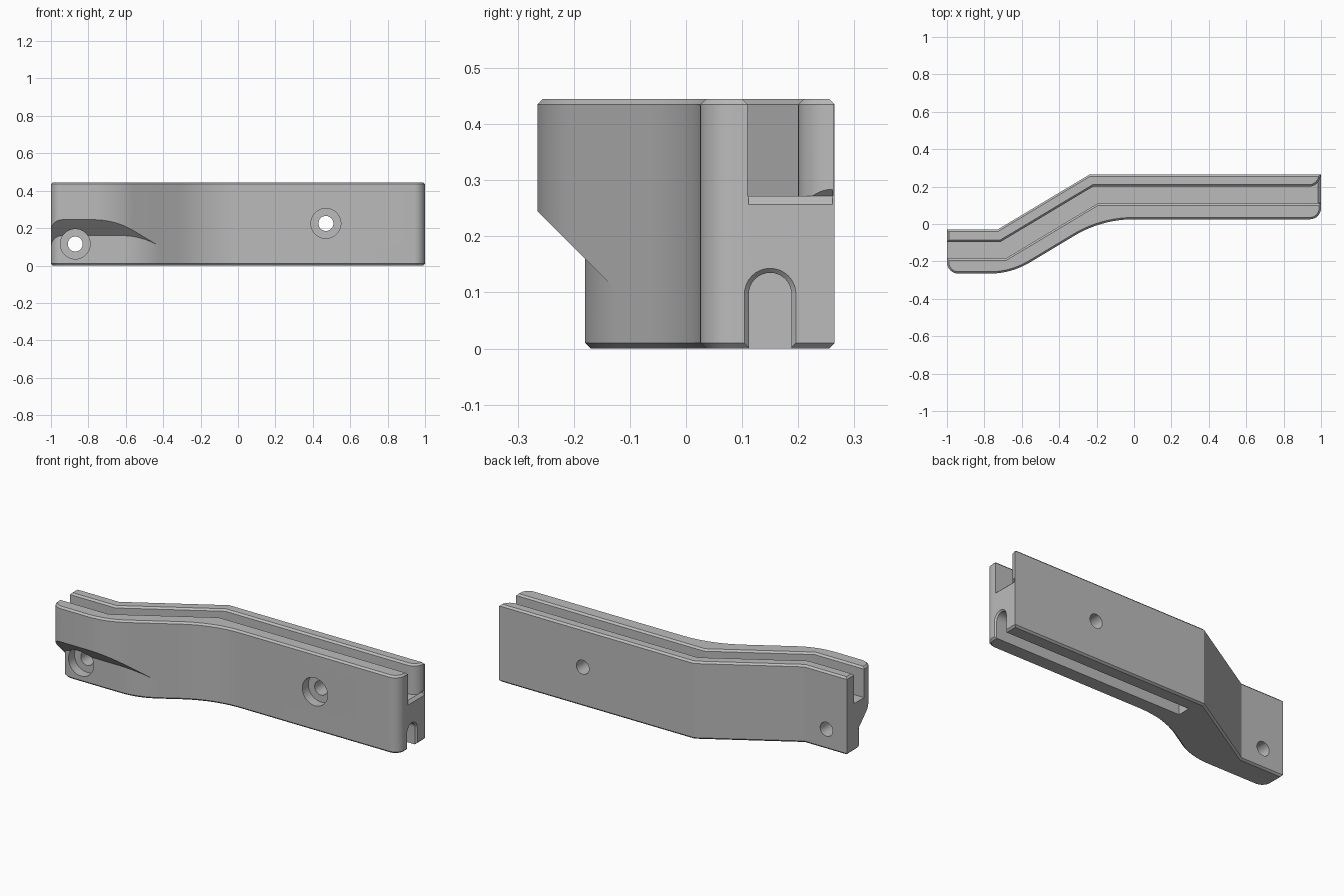
import bpy, bmesh, math
from mathutils import Vector, Matrix

if "Cube" in bpy.data.objects:
    bpy.data.objects.remove(bpy.data.objects["Cube"], do_unlink=True)

HEIGHT, BEVEL = 0.445, 0.01
gray = bpy.data.materials.new("plain_gray")
gray.use_nodes = True
gray.diffuse_color = (0.5, 0.5, 0.5, 1)
gray.node_tree.nodes["Principled BSDF"].inputs["Base Color"].default_value = (0.5, 0.5, 0.5, 1)


def fillet(prev, corner, nxt, length, steps=12):
    """Arc that rounds a corner, starting and ending at length from it."""
    p = Vector(corner)
    d1, d2 = (Vector(prev) - p).normalized(), (Vector(nxt) - p).normalized()
    half = d1.angle(d2) / 2
    c = p + (d1 + d2).normalized() * (length / math.cos(half))
    a, b = p + d1 * length - c, p + d2 * length - c
    ang = a.angle(b)
    return [c + (a * math.sin(ang * (1 - i / steps)) + b * math.sin(ang * i / steps)) / math.sin(ang)
            for i in range(steps + 1)]


def offset(points, d, closed=True):
    """Move a clockwise outline inward by d with mitred corners."""
    pts, n, out = [Vector(p) for p in points], len(points), []
    for i, p in enumerate(pts):
        u = (p - pts[i - 1]).normalized() if closed or i else None
        v = (pts[(i + 1) % n] - p).normalized() if closed or i < n - 1 else u
        u = u or v
        n1, n2 = Vector((u.y, -u.x)), Vector((v.y, -v.x))
        out.append(p + (n1 + n2) * (d / (1 + n1.dot(n2))))
    return out


def loft(name, rings):
    """Skin a stack of closed rings and cap both ends."""
    bm = bmesh.new()
    layers = [[bm.verts.new(p) for p in ring] for ring in rings]
    for low, high in zip(layers, layers[1:]):
        for i in range(len(low)):
            bm.faces.new((low[i - 1], low[i], high[i], high[i - 1]))
    bm.faces.new(layers[0])
    bm.faces.new(layers[-1])
    bmesh.ops.remove_doubles(bm, verts=bm.verts, dist=1e-5)
    bmesh.ops.recalc_face_normals(bm, faces=bm.faces)
    mesh = bpy.data.meshes.new(name)
    bm.to_mesh(mesh)
    bm.free()
    obj = bpy.data.objects.new(name, mesh)
    bpy.context.collection.objects.link(obj)
    mesh.materials.append(gray)
    return obj


def flat(points, z):
    return [(p[0], p[1], z) for p in points]


# Plan outline: angled back edge, blended front edge
back = [(-1, -0.03), (-0.73, -0.03), (-0.237, 0.265), (1, 0.265)]
knee_in, knee_out = (-0.173, 0.025), (-0.656, -0.265)
slope = (Vector(knee_in) - Vector(knee_out)).normalized()
knee_low = Vector(knee_out) + slope * (0.085 / slope.y)
merge = knee_low + slope * 0.115
shared = back + fillet(back[3], (1, 0.025), knee_in, 0.06, 8) \
    + fillet((1, 0.025), knee_in, knee_out, 0.17) + [merge]


def outline(knee, length):
    corner = (-1, knee[1])
    return shared + fillet(merge, knee, corner, length) + fillet(knee, corner, back[0], 0.06, 8)


upper, lower = outline(knee_out, 0.115), outline(knee_low, 0.108)


def undercut(points):
    """Lift a ring onto the sloping plane under the overhang."""
    return [(p[0], p[1], max(0.1, -0.02 - p[1])) for p in points]


body = loft("bracket_body", [
    flat(offset(lower, BEVEL), 0), flat(lower, BEVEL), undercut(lower),
    undercut(upper), flat(upper, HEIGHT - BEVEL), flat(offset(upper, BEVEL), HEIGHT)])

cutters = []

# Top slot following the back edge, flared at its left end
path = [(-1.1, -0.03), back[1], back[2], (1.1, 0.265)]
flare = [(0.935 + 0.062 * math.sin(a), 0.262 - 0.062 * math.cos(a))
         for a in [math.pi / 2 * i / 10 for i in range(11)]]
slot = offset(path, 0.065, False)[:3] + flare + [(1.1, 0.262)] + offset(path, 0.155, False)[::-1]
cutters.append(loft("slot_cutter", [
    flat(slot, 0.272), flat(slot, HEIGHT - BEVEL), flat(offset(slot, -0.025), HEIGHT + 0.015)]))

# Small bevel where the slot floor meets the end
diamond = [(0.985, 0.272), (1, 0.287), (1.015, 0.272), (1, 0.257)]
cutters.append(loft("slot_end_cutter", [[(x, y, z) for x, z in diamond] for y in (0.111, 0.261)]))


# Arched groove in the underside with a bevelled mouth
def arch(x, r):
    top = [(x, 0.15 + r * math.cos(a), 0.097 + r * math.sin(a))
           for a in [math.pi * i / 16 for i in range(17)]]
    return [(x, 0.15 + r, -0.1)] + top + [(x, 0.15 - r, -0.1)]


cutters.append(loft("groove_cutter", [arch(-0.2, 0.038), arch(0.992, 0.038), arch(1.012, 0.058)]))


# Counterbored screw holes
def tube(name, x, z, r, y0, y1):
    ring = [(x + r * math.cos(a), z + r * math.sin(a)) for a in [math.tau * i / 40 for i in range(40)]]
    cutters.append(loft(name, [[(px, y, pz) for px, pz in ring] for y in (y0, y1)]))


for x, z, seat in ((0.47, 0.225, 0.08), (-0.87, 0.115, -0.125)):
    tube("bore_cutter", x, z, 0.04, -0.6, 0.6)
    tube("counterbore_cutter", x, z, 0.08, -0.5, seat)

# Cut everything out of the body
bpy.context.view_layer.objects.active = body
for cutter in cutters:
    cutter.hide_render = True
    mod = body.modifiers.new(cutter.name, 'BOOLEAN')
    mod.operation, mod.solver, mod.object = 'DIFFERENCE', 'EXACT', cutter
    bpy.ops.object.modifier_apply(modifier=mod.name)
    bpy.data.objects.remove(cutter, do_unlink=True)

bpy.ops.object.select_all(action='DESELECT')
body.select_set(True)
bpy.ops.object.shade_smooth_by_angle(angle=math.radians(25))
